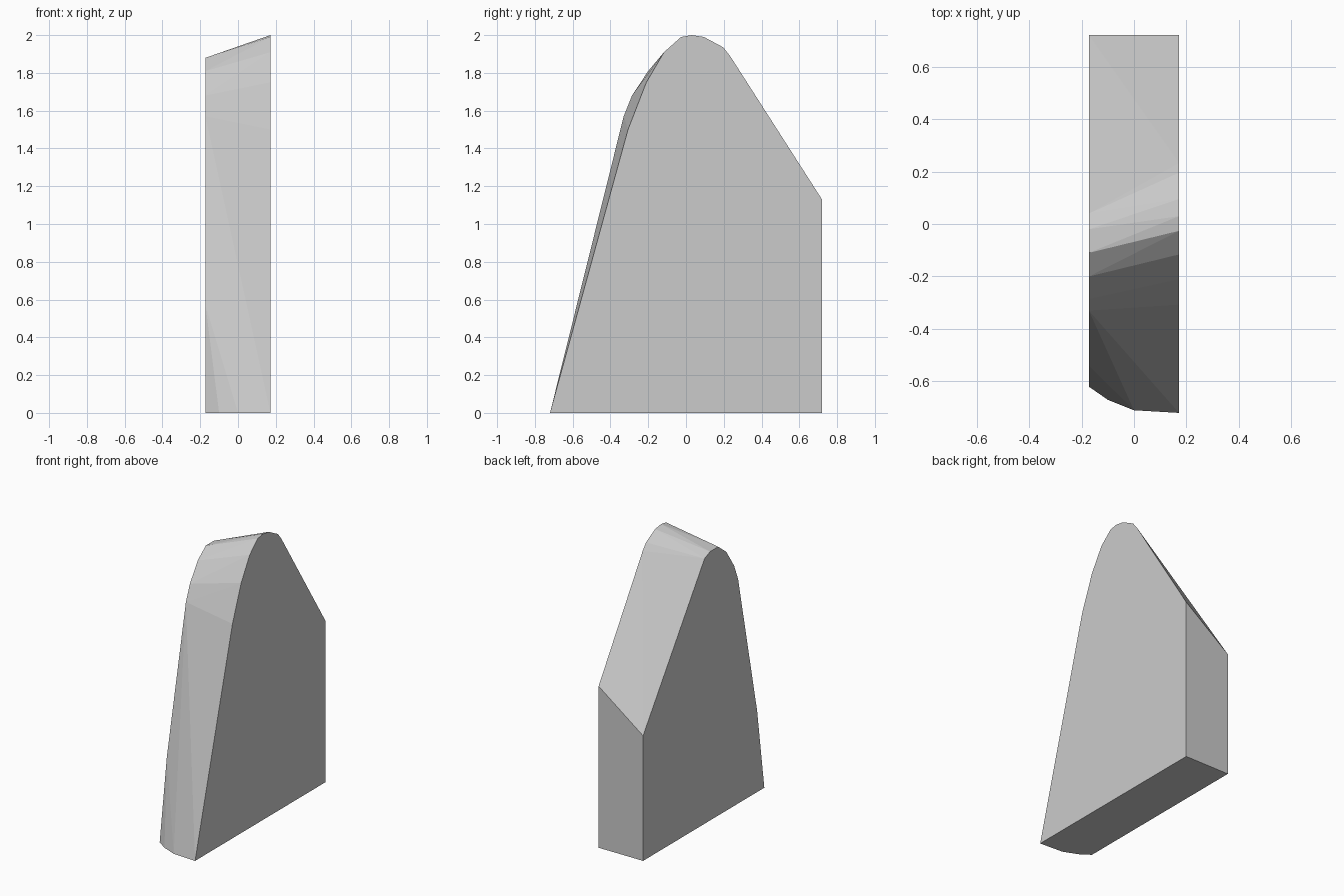
import bpy, bmesh, math

cube = bpy.data.objects.get("Cube")
if cube:
    bpy.data.objects.remove(cube, do_unlink=True)

# Single grey material
GREY = (0.6, 0.6, 0.6, 1.0)
mat = bpy.data.materials.new("light_grey")
mat.use_nodes = True
mat.diffuse_color = GREY
mat.node_tree.nodes["Principled BSDF"].inputs["Base Color"].default_value = GREY

HALF = 0.172

# Side outlines (y, z), from the front toe over the rounded crown to the back
tall_side = [(-.72, 0), (-.307, 1.5), (-.21, 1.75), (-.116, 1.91), (-.026, 1.99),
             (.03, 2), (.095, 1.99), (.196, 1.936), (.233, 1.89), (.72, 1.13), (.72, 0)]
low_side = [(-.62, 0), (-.54, .57), (-.33, 1.57), (-.286, 1.68), (-.2, 1.81),
            (-.11, 1.88), (-.02, 1.88), (.04, 1.855), (.72, .875), (.72, 0)]
# Rounded toe (x, y) along the base
toe = [(-.1, -.67), (0, -.71)]

points = [(HALF, y, z) for y, z in tall_side]
points += [(-HALF, y, z) for y, z in low_side]
points += [(x, y, 0) for x, y in toe]

# Skin the two outlines and the toe into one convex wedge
bm = bmesh.new()
for p in points:
    bm.verts.new(p)
bmesh.ops.convex_hull(bm, input=bm.verts[:])
bmesh.ops.dissolve_limit(bm, angle_limit=math.radians(0.5),
                         verts=bm.verts[:], edges=bm.edges[:])
bmesh.ops.recalc_face_normals(bm, faces=bm.faces[:])
mesh = bpy.data.meshes.new("wedge_body")
bm.to_mesh(mesh)
bm.free()
mesh.materials.append(mat)
body = bpy.data.objects.new("wedge_body", mesh)
bpy.context.collection.objects.link(body)
